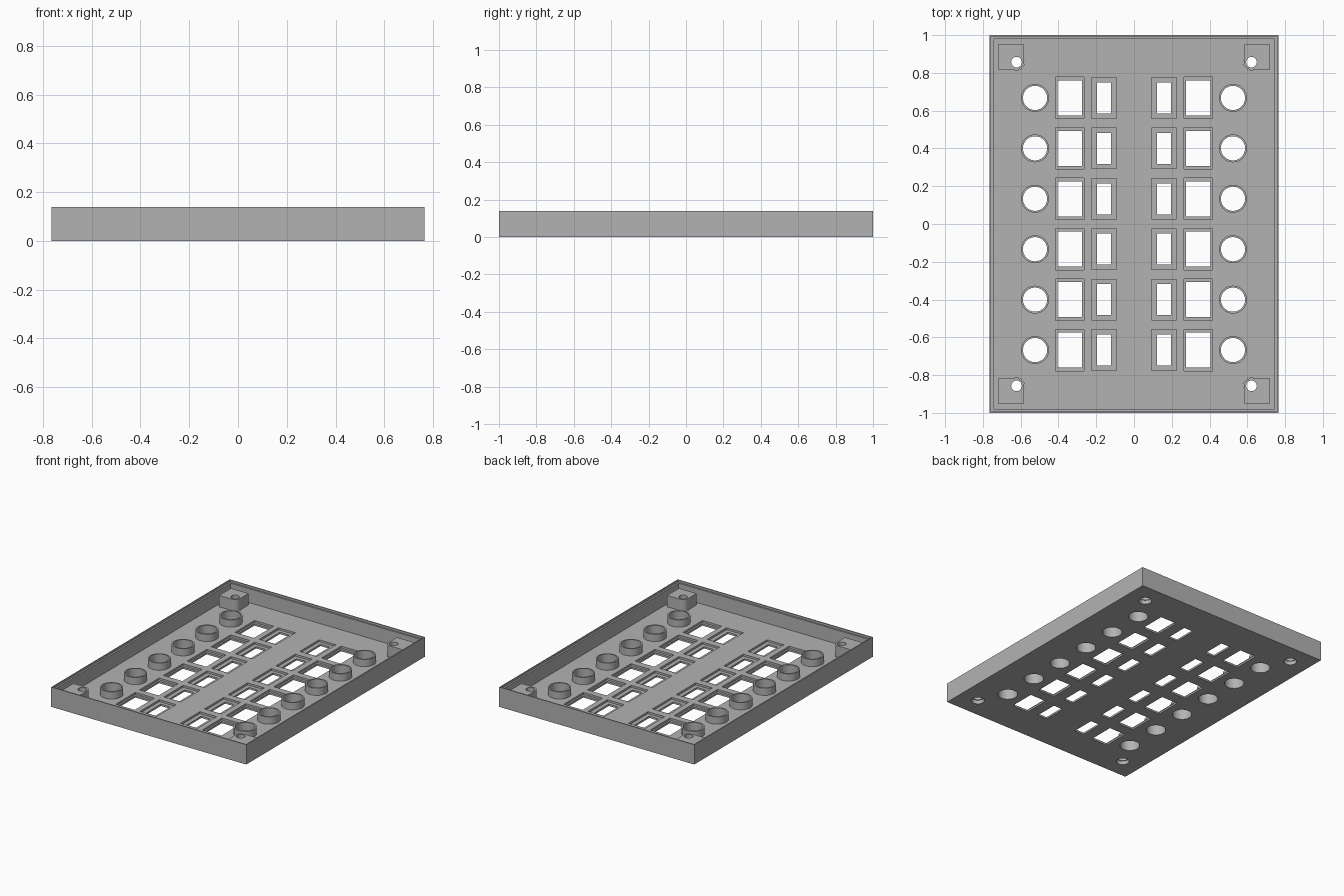
import bpy, bmesh, math
from mathutils import Matrix

cube = bpy.data.objects.get("Cube")
if cube:
    bpy.data.objects.remove(cube, do_unlink=True)

grey = bpy.data.materials.new("plain grey")
grey.use_nodes = True
COLOUR = (0.45, 0.45, 0.45, 1)
grey.diffuse_color = COLOUR
grey.node_tree.nodes["Principled BSDF"].inputs["Base Color"].default_value = COLOUR

W, L, H = 0.765, 1.0, 0.14          # half width, half length, height
FLOOR, RECESS = 0.027, 0.013
RING_TOP, POST_TOP, BORE_TOP = 0.078, 0.108, 0.06
ROWS = [(i - 2.5) * 0.267 for i in range(6)]
SIDES = (-1, 1)


def box(bm, x, y, hx, hy, z0, z1):
    m = Matrix.Translation((x, y, (z0 + z1) / 2)) @ Matrix.Diagonal((2 * hx, 2 * hy, z1 - z0, 1))
    bmesh.ops.create_cube(bm, size=1, matrix=m)


def cylinder(bm, x, y, r, z0, z1):
    bmesh.ops.create_cone(bm, cap_ends=True, segments=48, radius1=r, radius2=r,
                          depth=z1 - z0, matrix=Matrix.Translation((x, y, (z0 + z1) / 2)))


def prism(bm, points, z0, z1):
    face = bm.faces.new([bm.verts.new((x, y, z0)) for x, y in points])
    top = bmesh.ops.extrude_face_region(bm, geom=[face])["geom"]
    bmesh.ops.translate(bm, vec=(0, 0, z1 - z0),
                        verts=[v for v in top if isinstance(v, bmesh.types.BMVert)])
    bmesh.ops.recalc_face_normals(bm, faces=bm.faces)


def make(name, bm):
    mesh = bpy.data.meshes.new(name)
    bm.to_mesh(mesh)
    bm.free()
    mesh.materials.append(grey)
    obj = bpy.data.objects.new(name, mesh)
    bpy.context.collection.objects.link(obj)
    return obj


def cut(obj, shape, items):
    """Subtract a set of separate boxes or cylinders from an object."""
    bm = bmesh.new()
    for item in items:
        shape(bm, *item)
    cutter = make("cutter", bm)
    cutter.hide_render = True
    mod = obj.modifiers.new("cut", 'BOOLEAN')
    mod.operation, mod.solver, mod.object = 'DIFFERENCE', 'EXACT', cutter
    select(obj)
    bpy.ops.object.modifier_apply(modifier=mod.name)
    bpy.data.objects.remove(cutter, do_unlink=True)


def select(obj):
    bpy.ops.object.select_all(action='DESELECT')
    obj.select_set(True)
    bpy.context.view_layer.objects.active = obj


def smooth(obj):
    select(obj)
    bpy.ops.object.shade_smooth_by_angle(angle=math.radians(30))


# Tray: hollow box with a stepped rim
bm = bmesh.new()
box(bm, 0, 0, W, L, 0, H)
tray = make("tray", bm)
cut(tray, box, [(0, 0, W - 0.02, L - 0.02, FLOOR, H + 0.1)])
cut(tray, box, [(0, 0, W - 0.008, L - 0.008, H - 0.014, H + 0.1)])

# Rectangular openings, each in a shallow recess
WIDE, NARROW = 0.34, 0.159
spots = [(s, y) for s in SIDES for y in ROWS]
cut(tray, box, [(s * WIDE, y, 0.075, 0.11, RECESS, 0.1) for s, y in spots]
    + [(s * NARROW, y, 0.066, 0.108, RECESS, 0.1) for s, y in spots])
cut(tray, box, [(s * WIDE, y, 0.064, 0.0925, -0.1, 0.1) for s, y in spots]
    + [(s * NARROW, y, 0.037, 0.082, -0.1, 0.1) for s, y in spots])

# Round openings and screw holes through the floor
RING_X, RING_IN, RING_OUT = 0.524, 0.064, 0.074
SCREW_X, SCREW_Y = 0.622, 0.857
corners = [(sx, sy) for sx in SIDES for sy in SIDES]
cut(tray, cylinder, [(s * RING_X, y, RING_IN, -0.1, 0.1) for s, y in spots]
    + [(sx * SCREW_X, sy * SCREW_Y, 0.042, -0.1, 0.1) for sx, sy in corners])
smooth(tray)

# Collars around the round openings
for i, (s, y) in enumerate(spots):
    bm = bmesh.new()
    cylinder(bm, s * RING_X, y, RING_OUT, FLOOR, RING_TOP)
    collar = make(f"collar_{i + 1}", bm)
    cut(collar, cylinder, [(s * RING_X, y, RING_IN, -0.1, 0.2)])
    smooth(collar)

# Corner screw posts, rounded towards the middle of the tray
R = 0.04
for i, (sx, sy) in enumerate(corners):
    arc = [math.pi + k * math.pi / 16 for k in range(9)]
    points = [(0.72, 0.95), (SCREW_X - R, 0.95)]
    points += [(SCREW_X + R * math.cos(a), SCREW_Y + R * math.sin(a)) for a in arc]
    points += [(0.72, SCREW_Y - R)]
    bm = bmesh.new()
    prism(bm, [(sx * x, sy * y) for x, y in points], FLOOR, POST_TOP)
    post = make(f"screw_post_{i + 1}", bm)
    x, y = sx * SCREW_X, sy * SCREW_Y
    cut(post, cylinder, [(x, y, 0.028, -0.1, 0.2)])
    cut(post, cylinder, [(x, y, 0.036, -0.1, BORE_TOP)])
    smooth(post)
